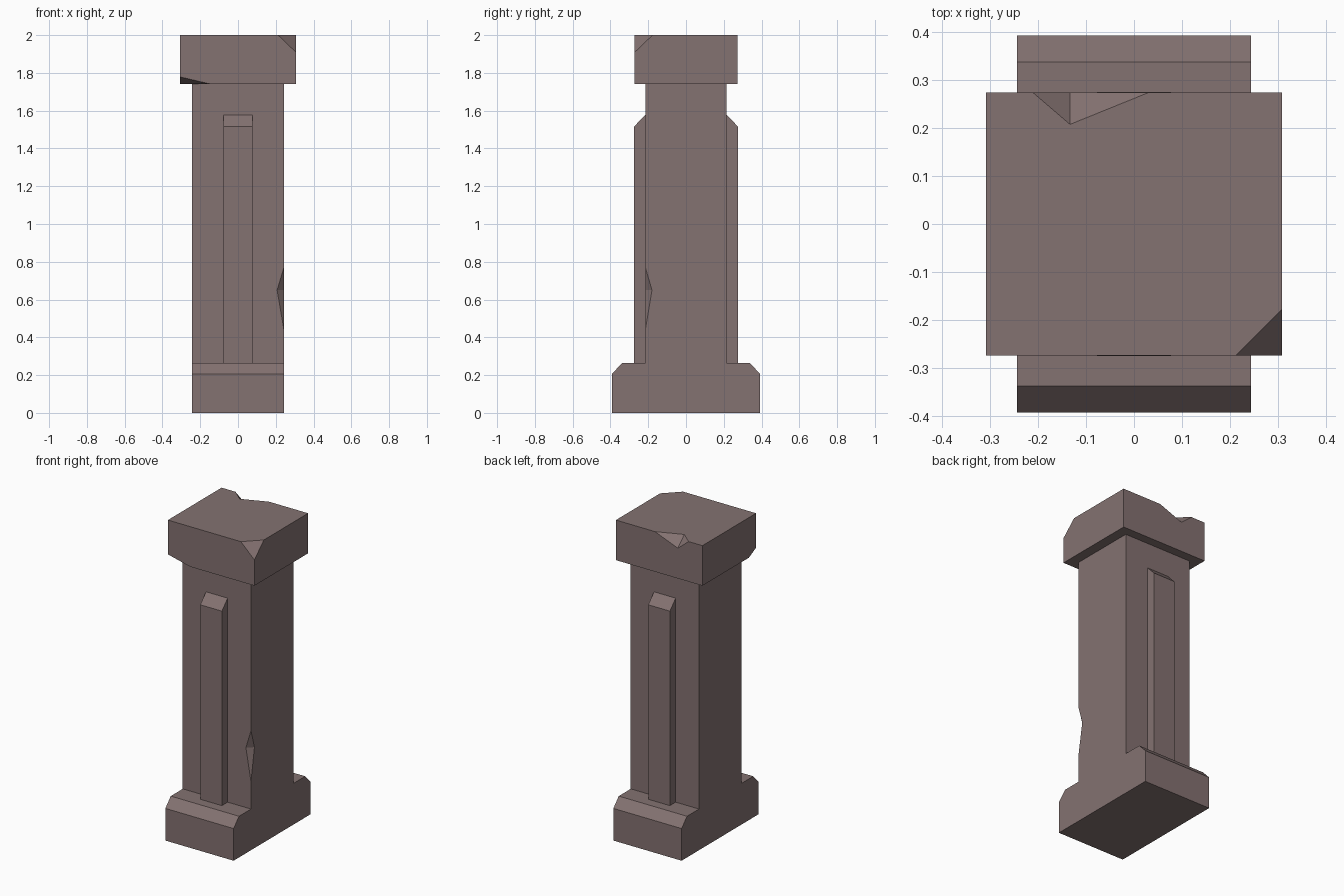
import bpy, bmesh
from mathutils import Vector

if "Cube" in bpy.data.objects:
    bpy.data.objects.remove(bpy.data.objects["Cube"])

stone = bpy.data.materials.new("weathered_stone")
stone.diffuse_color = (0.23, 0.168, 0.165, 1)
stone.use_nodes = True
stone.node_tree.nodes["Principled BSDF"].inputs["Base Color"].default_value = stone.diffuse_color


def make_object(name, bm):
    bmesh.ops.recalc_face_normals(bm, faces=bm.faces)
    mesh = bpy.data.meshes.new(name)
    bm.to_mesh(mesh)
    bm.free()
    mesh.materials.append(stone)
    obj = bpy.data.objects.new(name, mesh)
    bpy.context.collection.objects.link(obj)
    return obj


def extrude_profile(name, profile, half_width):
    """Extrude a (y, z) outline along x, centred on x = 0."""
    bm = bmesh.new()
    face = bm.faces.new([bm.verts.new((-half_width, y, z)) for y, z in profile])
    new = bmesh.ops.extrude_face_region(bm, geom=[face])["geom"]
    verts = [v for v in new if isinstance(v, bmesh.types.BMVert)]
    bmesh.ops.translate(bm, verts=verts, vec=(2 * half_width, 0, 0))
    return make_object(name, bm)


def block(name, hx, hy, z0, z1):
    return extrude_profile(name, [(-hy, z0), (hy, z0), (hy, z1), (-hy, z1)], hx)


def chip(obj, inner, outer):
    """Knock out a tetrahedron; it is enlarged about its inner edge or face."""
    centre = sum((Vector(p) for p in inner), Vector()) / len(inner)
    bm = bmesh.new()
    for p in inner + outer:
        bm.verts.new(centre + (Vector(p) - centre) * 2)
    bmesh.ops.convex_hull(bm, input=bm.verts)
    cutter = make_object("chip_cutter", bm)
    cutter.hide_render = True
    mod = obj.modifiers.new("chip", 'BOOLEAN')
    mod.operation, mod.solver, mod.object = 'DIFFERENCE', 'EXACT', cutter
    graph = bpy.context.evaluated_depsgraph_get()
    mesh = bpy.data.meshes.new_from_object(obj.evaluated_get(graph))
    obj.modifiers.clear()
    obj.data = mesh
    bpy.data.objects.remove(cutter)


SX, SY = 0.243, 0.215            # shaft half sizes
CX, CY = 0.308, 0.273            # cap half sizes
Z_BASE, Z_CAP, Z_TOP = 0.265, 1.742, 2.0

# Base with bevelled front and back edges
extrude_profile("base", [(-0.392, 0), (0.392, 0), (0.392, 0.207), (0.337, Z_BASE),
                         (-0.337, Z_BASE), (-0.392, 0.207)], SX)

# Shaft with a chipped front right edge
shaft = block("shaft", SX, SY, Z_BASE, Z_CAP)
chip(shaft, [(0.207, -SY, 0.65), (SX, -0.18, 0.65)],
     [(SX, -SY, 0.77), (SX, -SY, 0.44)])

# Raised strips on front and back, sloped at the top
for side, name in ((-1, "front_strip"), (1, "back_strip")):
    extrude_profile(name, [(side * SY, Z_BASE), (side * 0.274, Z_BASE),
                           (side * 0.274, 1.517), (side * SY, 1.578)], 0.077)

# Cap with two broken corners and a notch in the back top edge
cap = block("cap", CX, CY, Z_CAP, Z_TOP)
chip(cap, [(0.212, -CY, Z_TOP), (CX, -0.177, Z_TOP), (CX, -CY, 1.908)],
     [(CX, -CY, Z_TOP)])
chip(cap, [(-0.15, -CY, Z_CAP), (-CX, -0.2, Z_CAP), (-CX, -CY, 1.779)],
     [(-CX, -CY, Z_CAP)])
chip(cap, [(-0.133, 0.207, Z_TOP), (-0.133, CY, 1.937)],
     [(-0.21, CY, Z_TOP), (0.03, CY, Z_TOP)])
